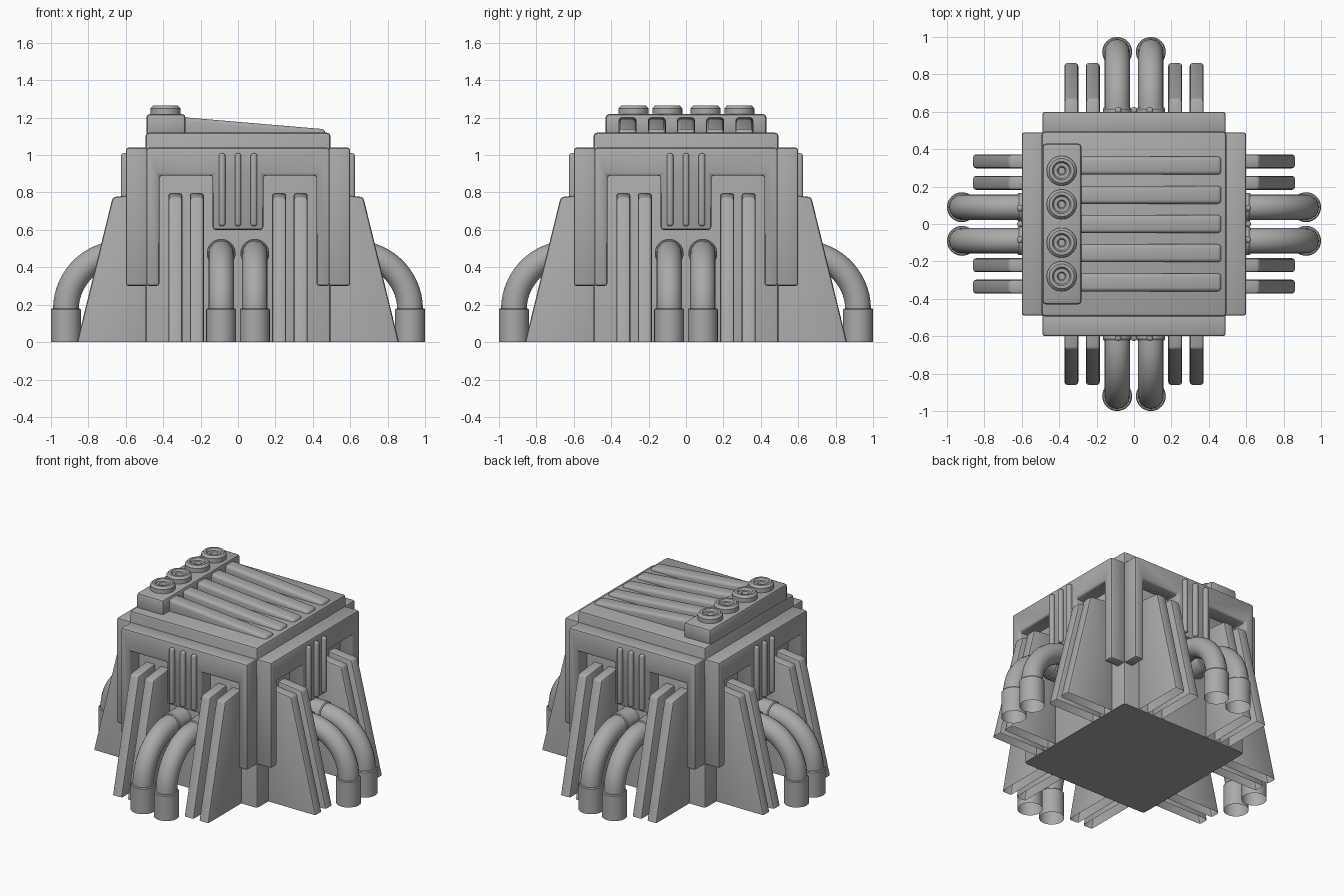
import bpy, bmesh, math
from mathutils import Matrix, Vector

cube = bpy.data.objects.get("Cube")
if cube:
    bpy.data.objects.remove(cube, do_unlink=True)

grey = bpy.data.materials.new("machine_grey")
grey.use_nodes = True
colour = (0.4, 0.4, 0.4, 1)
grey.diffuse_color = colour
grey.node_tree.nodes["Principled BSDF"].inputs["Base Color"].default_value = colour


def add_object(name, mesh):
    if not mesh.materials:
        mesh.materials.append(grey)
    ob = bpy.data.objects.new(name, mesh)
    bpy.context.scene.collection.objects.link(ob)
    return ob


def smooth(ob):
    bpy.ops.object.select_all(action='DESELECT')
    ob.select_set(True)
    bpy.context.view_layer.objects.active = ob
    bpy.ops.object.shade_smooth_by_angle(angle=math.radians(35))


def finish(name, bm, recalc=True):
    if recalc:
        bmesh.ops.recalc_face_normals(bm, faces=bm.faces)
    mesh = bpy.data.meshes.new(name)
    bm.to_mesh(mesh)
    bm.free()
    ob = add_object(name, mesh)
    smooth(ob)
    return ob


def prism(name, outline, direction, bevel, segments=2, open_bottom=False):
    """Extrude an outline along a direction and round its edges above ground."""
    bm = bmesh.new()
    face = bm.faces.new([bm.verts.new(p) for p in outline])
    ext = bmesh.ops.extrude_face_region(bm, geom=[face], use_keep_orig=True)
    moved = [g for g in ext["geom"] if isinstance(g, bmesh.types.BMVert)]
    bmesh.ops.translate(bm, verts=moved, vec=direction)
    bmesh.ops.recalc_face_normals(bm, faces=bm.faces)
    if open_bottom:
        base = [f for f in bm.faces if all(v.co.z < 0.001 for v in f.verts)]
        bmesh.ops.delete(bm, geom=base, context='FACES_ONLY')
    edges = [e for e in bm.edges if any(v.co.z > 0.001 for v in e.verts)
             and len(e.link_faces) == 2 and e.calc_face_angle() > 0.3]
    bmesh.ops.bevel(bm, geom=edges, offset=bevel, segments=segments,
                    profile=0.5, affect='EDGES', clamp_overlap=True)
    return finish(name, bm, recalc=False)


def box(name, x, y, z, bevel, segments=2):
    outline = [(x[0], y[0], z[0]), (x[1], y[0], z[0]),
               (x[1], y[1], z[0]), (x[0], y[1], z[0])]
    return prism(name, outline, (0, 0, z[1] - z[0]), bevel, segments)


def lathe(name, profile, centre, axis):
    """Revolve (radius, height) points around an axis."""
    bm = bmesh.new()
    verts = [bm.verts.new((r, 0, h)) for r, h in profile]
    edges = [bm.edges.new(pair) for pair in zip(verts, verts[1:])]
    bmesh.ops.spin(bm, geom=verts + edges, cent=(0, 0, 0), axis=(0, 0, 1),
                   angle=math.tau, steps=32)
    bmesh.ops.remove_doubles(bm, verts=bm.verts, dist=0.0002)
    turn = Vector((0, 0, 1)).rotation_difference(Vector(axis)).to_matrix().to_4x4()
    bmesh.ops.transform(bm, matrix=Matrix.Translation(centre) @ turn, verts=bm.verts)
    return finish(name, bm)


def tube(name, points, radius):
    """Sweep a round section along points."""
    curve = bpy.data.curves.new(name, 'CURVE')
    curve.dimensions = '3D'
    curve.bevel_depth = radius
    curve.bevel_resolution = 6
    spline = curve.splines.new('POLY')
    spline.points.add(len(points) - 1)
    for point, co in zip(spline.points, points):
        point.co = (*co, 1)
    helper = bpy.data.objects.new(name + "_path", curve)
    bpy.context.scene.collection.objects.link(helper)
    graph = bpy.context.evaluated_depsgraph_get()
    mesh = bpy.data.meshes.new_from_object(helper.evaluated_get(graph))
    bpy.data.objects.remove(helper, do_unlink=True)
    mesh.materials.clear()
    ob = add_object(name, mesh)
    smooth(ob)
    return ob


# Main body
box("core", (-0.495, 0.495), (-0.495, 0.495), (0, 1.12), 0.02)

# Parts of one side, repeated around the body
side = []

# Cladding panel with two legs and a centre tab
half = [(0.135, 0.6), (0.135, 0.89), (0.42, 0.89), (0.42, 0.3), (0.49, 0.3), (0.49, 1.04)]
outline = [(x, -0.6, z) for x, z in half]
outline += [(-x, -0.6, z) for x, z in reversed(half)]
side.append(prism("side_panel", outline, (0, 0.12, 0), 0.015))

# Vertical ribs on the tab
for x in (-0.085, 0, 0.085):
    side.append(box("panel_rib", (x - 0.017, x + 0.017), (-0.625, -0.58),
                    (0.62, 1.01), 0.014, 3))

# Sloping buttress fins
for x in (-0.335, -0.22, 0.22, 0.335):
    fin = [(-0.48, 0), (-0.86, 0), (-0.67, 0.775), (-0.48, 0.797)]
    side.append(prism("buttress_fin", [(x - 0.037, y, z) for y, z in fin],
                      (0.074, 0, 0), 0.014, 2, open_bottom=True))

# Bent pipes with wall collars and ground sleeves
for x in (-0.09, 0.09):
    bend = [math.radians(a) for a in range(0, 91, 6)]
    path = [(x, -0.92, 0.1)]
    path += [(x, -0.62 - 0.3 * math.cos(a), 0.175 + 0.3 * math.sin(a)) for a in bend]
    path.append((x, -0.48, 0.475))
    side.append(tube("pipe", path, 0.069))
    side.append(lathe("pipe_sleeve", [(0.08, 0), (0.08, 0.174), (0.075, 0.18), (0.06, 0.18)],
                      (x, -0.92, 0), (0, 0, 1)))
    side.append(lathe("pipe_collar", [(0.077, 0), (0.077, 0.13), (0.072, 0.137), (0.06, 0.137)],
                      (x, -0.485, 0.475), (0, -1, 0)))

for part in side:
    for turn in range(1, 4):
        copy = add_object(part.name, part.data)
        copy.rotation_euler.z = turn * math.pi / 2

# Roof manifold
box("roof_manifold", (-0.49, -0.28), (-0.43, 0.43), (1.1, 1.22), 0.02)

# Ringed caps on the manifold
cap = [(0.08, 1.21), (0.08, 1.25), (0.066, 1.265), (0.05, 1.265), (0.042, 1.25),
       (0.024, 1.25), (0.018, 1.235), (0, 1.235)]
for y in (-0.28, -0.1, 0.105, 0.285):
    lathe("manifold_cap", cap, (-0.387, y, 0), (0, 0, 1))

# Tapered roof bars
for i in range(-2, 3):
    y = i * 0.156
    wedge = [(-0.3, 1.09), (0.467, 1.09), (0.467, 1.138), (-0.3, 1.203)]
    prism("roof_bar", [(x, y - 0.048, z) for x, z in wedge], (0, 0.096, 0), 0.02, 3)
